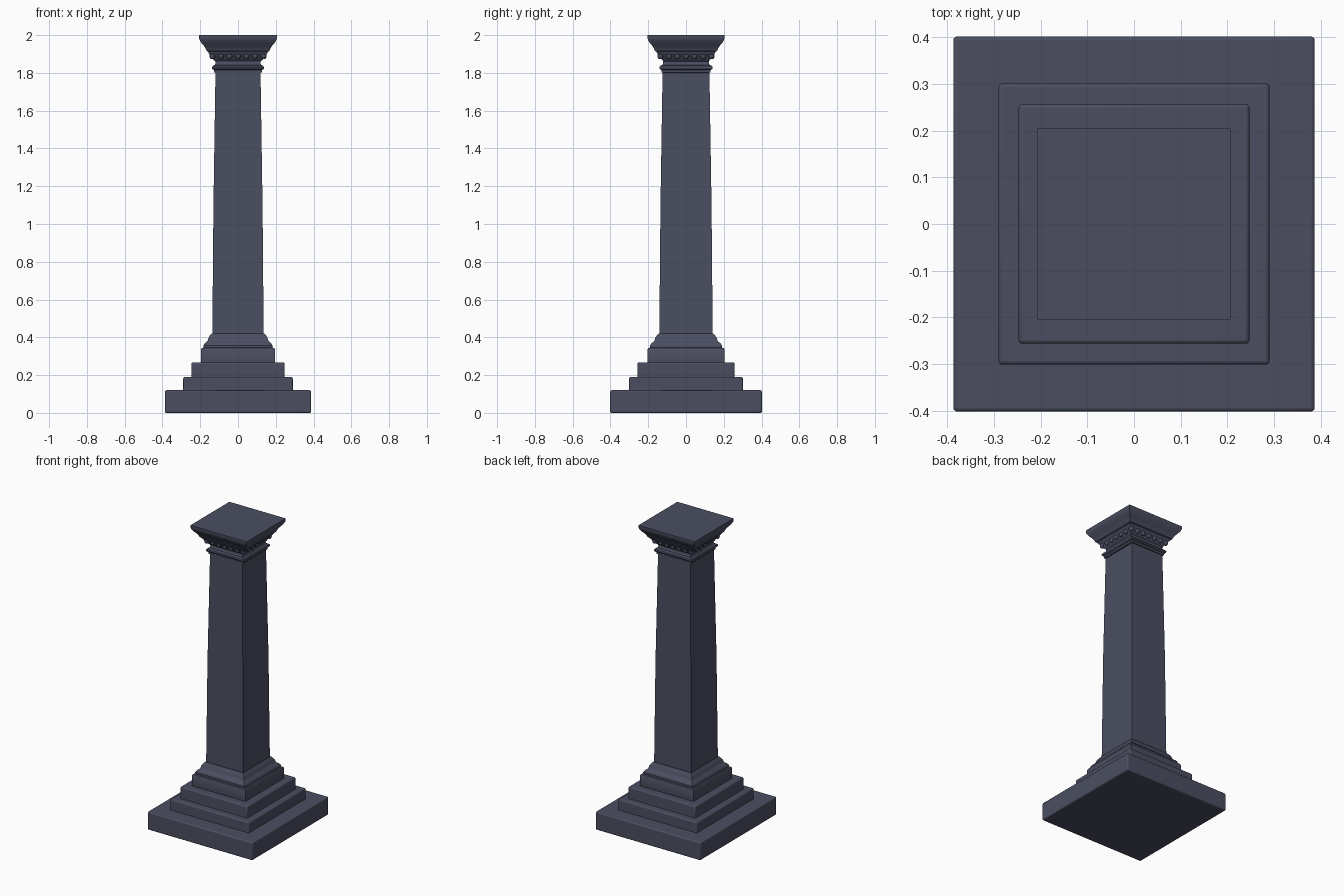
import bpy, bmesh, math
from mathutils import Matrix, Vector

cube = bpy.data.objects.get("Cube")
if cube:
    bpy.data.objects.remove(cube, do_unlink=True)

stone = bpy.data.materials.new("slate_stone")
stone.use_nodes = True
COLOR = (0.07, 0.076, 0.118, 1)
stone.diffuse_color = COLOR
stone.node_tree.nodes["Principled BSDF"].inputs["Base Color"].default_value = COLOR


def finish(name, bm, bevel=0):
    bmesh.ops.recalc_face_normals(bm, faces=bm.faces)
    mesh = bpy.data.meshes.new(name)
    bm.to_mesh(mesh)
    bm.free()
    mesh.materials.append(stone)
    ob = bpy.data.objects.new(name, mesh)
    bpy.context.collection.objects.link(ob)
    if bevel:
        mod = ob.modifiers.new("soft_edges", "BEVEL")
        mod.width = bevel
        mod.segments = 3
    bpy.context.view_layer.objects.active = ob
    ob.select_set(True)
    bpy.ops.object.shade_smooth_by_angle(angle=math.radians(35))
    ob.select_set(False)
    return ob


def square_loft(name, profile, depth, bevel=0):
    """Sweep (half width, height) points around a rectangle; depth scales y."""
    bm = bmesh.new()
    rings = [[bm.verts.new((sx * w, sy * w * depth, z))
              for sx, sy in ((-1, -1), (1, -1), (1, 1), (-1, 1))]
             for w, z in profile]
    for low, high in zip(rings, rings[1:]):
        for i in range(4):
            j = (i + 1) % 4
            bm.faces.new((low[i], low[j], high[j], high[i]))
    bm.faces.new(rings[0][::-1])
    bm.faces.new(rings[-1])
    return finish(name, bm, bevel)


# Stepped base
for name, w, low, high in (("plinth", 0.387, 0, 0.12),
                           ("lower_step", 0.29, 0.11, 0.19),
                           ("upper_step", 0.247, 0.18, 0.268)):
    square_loft(name, [(w, low), (w, high)], 1.038, 0.008)

# Moulding between the steps and the shaft
square_loft("base_moulding", [
    (0.195, 0.26), (0.197, 0.27), (0.197, 0.335), (0.192, 0.343),
    (0.183, 0.346), (0.183, 0.358), (0.176, 0.368), (0.166, 0.376),
    (0.160, 0.384), (0.157, 0.396), (0.150, 0.408), (0.140, 0.42)], 1.04)

# Tapering shaft
square_loft("shaft", [(0.136, 0.40), (0.130, 1.1), (0.119, 1.82)], 1.04)

# Collar and neck
square_loft("collar", [
    (0.118, 1.80), (0.127, 1.803), (0.128, 1.815), (0.136, 1.820),
    (0.138, 1.828), (0.135, 1.836), (0.123, 1.842), (0.119, 1.850),
    (0.120, 1.875)], 1.02)

# Flared capital
square_loft("capital", [
    (0.119, 1.86), (0.128, 1.868), (0.134, 1.876), (0.139, 1.884),
    (0.148, 1.896), (0.155, 1.904), (0.158, 1.912), (0.166, 1.916),
    (0.172, 1.930), (0.181, 1.944), (0.193, 1.958), (0.202, 1.972),
    (0.207, 1.984), (0.207, 2.0)], 0.99)

# Row of carved eggs under the capital, repeated on each side
bm = bmesh.new()
COUNT = 7
for side in range(4):
    turn = Matrix.Rotation(side * math.pi / 2, 4, "Z")
    for i in range(COUNT):
        x = (i / (COUNT - 1) - 0.5) * 0.27
        place = turn @ Matrix.Translation(Vector((x, -0.138, 1.89)))
        bmesh.ops.create_uvsphere(bm, u_segments=12, v_segments=8, radius=1,
                                  matrix=place @ Matrix.Diagonal((0.015, 0.013, 0.018, 1)))
finish("carved_eggs", bm)
